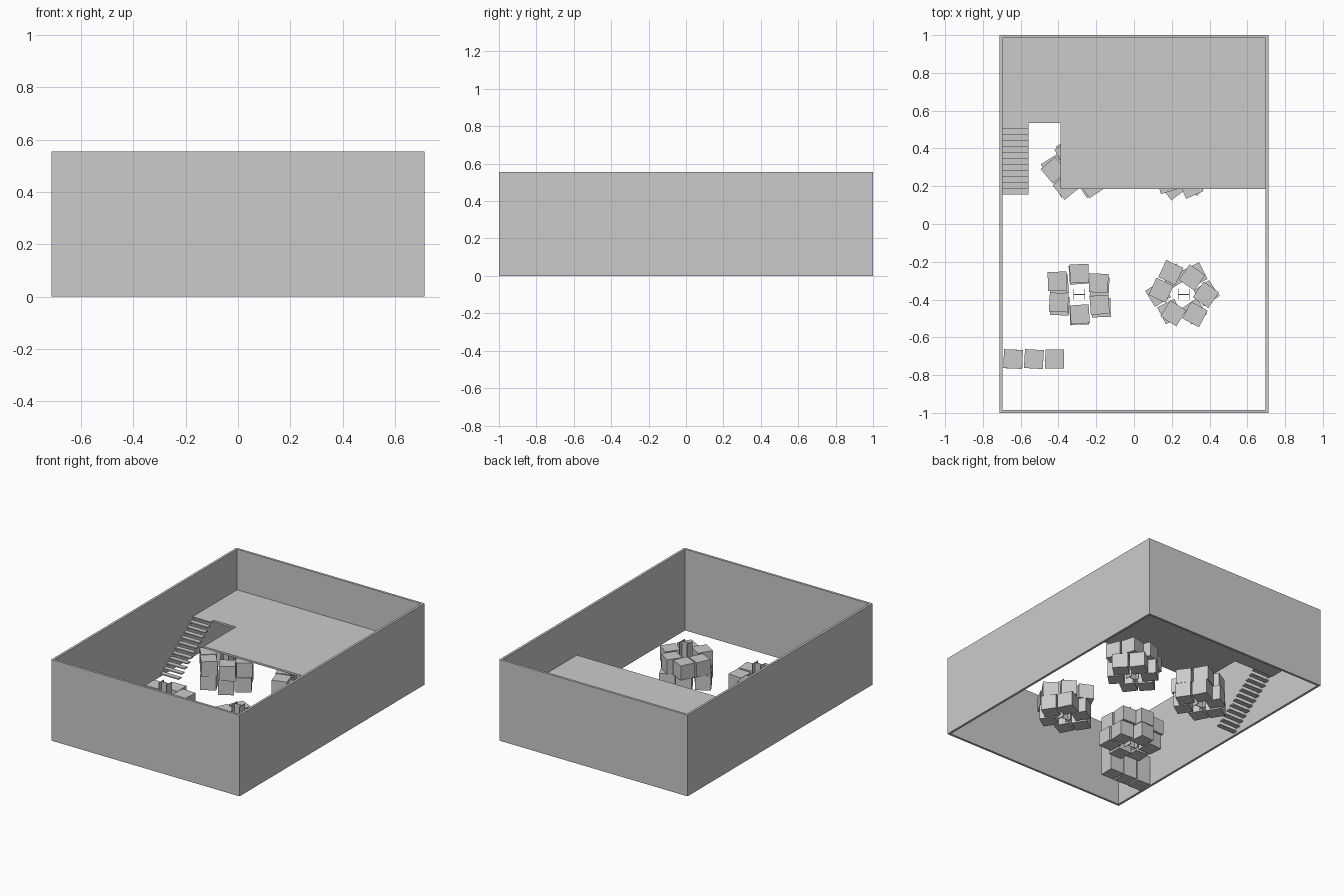
import bpy, bmesh, math, random
from mathutils import Matrix

if "Cube" in bpy.data.objects:
    bpy.data.objects.remove(bpy.data.objects["Cube"])

random.seed(4)
H = 0.555          # wall height
DECK = H / 2       # mezzanine top
B = 0.1            # crate edge


def finish(name, bm):
    me = bpy.data.meshes.new(name)
    bm.to_mesh(me)
    bm.free()
    ob = bpy.data.objects.new(name, me)
    bpy.context.collection.objects.link(ob)
    return ob


def box(name, centre, size, yaw=0.0):
    bm = bmesh.new()
    m = (Matrix.Translation(centre) @ Matrix.Rotation(math.radians(yaw), 4, 'Z')
         @ Matrix.Diagonal((*size, 1)))
    bmesh.ops.create_cube(bm, size=1, matrix=m)
    return finish(name, bm)


def prism(name, outline, z0, z1):
    bm = bmesh.new()
    face = bm.faces.new([bm.verts.new((x, y, z0)) for x, y in outline])
    top = bmesh.ops.extrude_face_region(bm, geom=[face])['geom']
    verts = [v for v in top if isinstance(v, bmesh.types.BMVert)]
    bmesh.ops.translate(bm, verts=verts, vec=(0, 0, z1 - z0))
    bmesh.ops.recalc_face_normals(bm, faces=bm.faces)
    return finish(name, bm)


# Outer walls, open above and below
W, T = 0.712, 0.016
for s, side in ((-1, "left"), (1, "right")):
    box(f"{side}_wall", (s * (W - T / 2), 0, H / 2), (T, 2, H))
for s, side in ((-1, "front"), (1, "back")):
    box(f"{side}_wall", (0, s * (1 - T / 2), H / 2), (2 * (W - T), T, H))

# Mezzanine deck with stair opening
X, Y = W - T, 1 - T
prism("mezzanine_deck", [(-X, Y), (-X, 0.535), (-0.39, 0.535),
                         (-0.39, 0.185), (X, 0.185), (X, Y)], DECK - 0.013, DECK)

# Floating stair treads
N = 12
run = (0.535 - 0.155) / N
for i in range(N):
    z = DECK * (i + 1) / N
    box(f"stair_tread_{i + 1}", (-X + 0.069, 0.155 + run * (i + 0.5), z - 0.004),
        (0.138, run, 0.008))


# Steel columns with an H section
def column(name, cx, cy):
    f, w, t = 0.031, 0.028, 0.002
    half = [(f, -w), (f, w), (f - 2 * t, w), (f - 2 * t, t)]
    other = [(-x, y) for x, y in reversed(half)]
    low = [(-f, -w), (-f + 2 * t, -w), (-f + 2 * t, -t), (f - 2 * t, -t), (f - 2 * t, -w)]
    prism(name, [(cx + x, cy + y) for x, y in half + other[:3] + low + []], 0, DECK - 0.006)


# Crates ringed around the columns: (dx, dy, yaw) per crate
straight = [(-0.116, 0.07, 2), (0, 0.11, 1), (0.103, 0.06, -3),
            (0.108, -0.055, 4), (0.003, -0.105, 4), (-0.108, -0.042, -3)]
turned = [(-0.068, 0.116, -25), (0.044, 0.09, -35), (0.118, -0.002, 55),
          (0.06, -0.106, -28), (-0.055, -0.1, -32), (-0.12, 0.022, -25)]


def ring(name, cx, cy, layout, spin, z):
    c, s = math.cos(math.radians(spin)), math.sin(math.radians(spin))
    for i, (dx, dy, yaw) in enumerate(layout):
        box(f"{name}_{i + 1}", (cx + c * dx - s * dy, cy + s * dx + c * dy, z + B / 2),
            (B, B, B), yaw + spin)


stacks = [("front_left", -0.29, -0.373, straight, 0, 180),
          ("front_right", 0.263, -0.373, turned, 0, 30),
          ("rear_left", -0.29, 0.297, turned, 65, 30),
          ("rear_right", 0.263, 0.297, straight, 20, 40)]
for name, cx, cy, layout, spin, low_spin in stacks:
    column(f"{name}_column", cx, cy)
    ring(f"{name}_lower_crate", cx, cy, straight, low_spin, 0)
    ring(f"{name}_upper_crate", cx, cy, layout, spin, B)

# Row of crates beside the left wall
for layer in range(2):
    for i in range(3):
        box(f"wall_crate_{layer + 1}_{i + 1}", (-0.64 + 0.11 * i, -0.715, B * (layer + 0.5)),
            (B, B, B), random.uniform(-4, 4))
